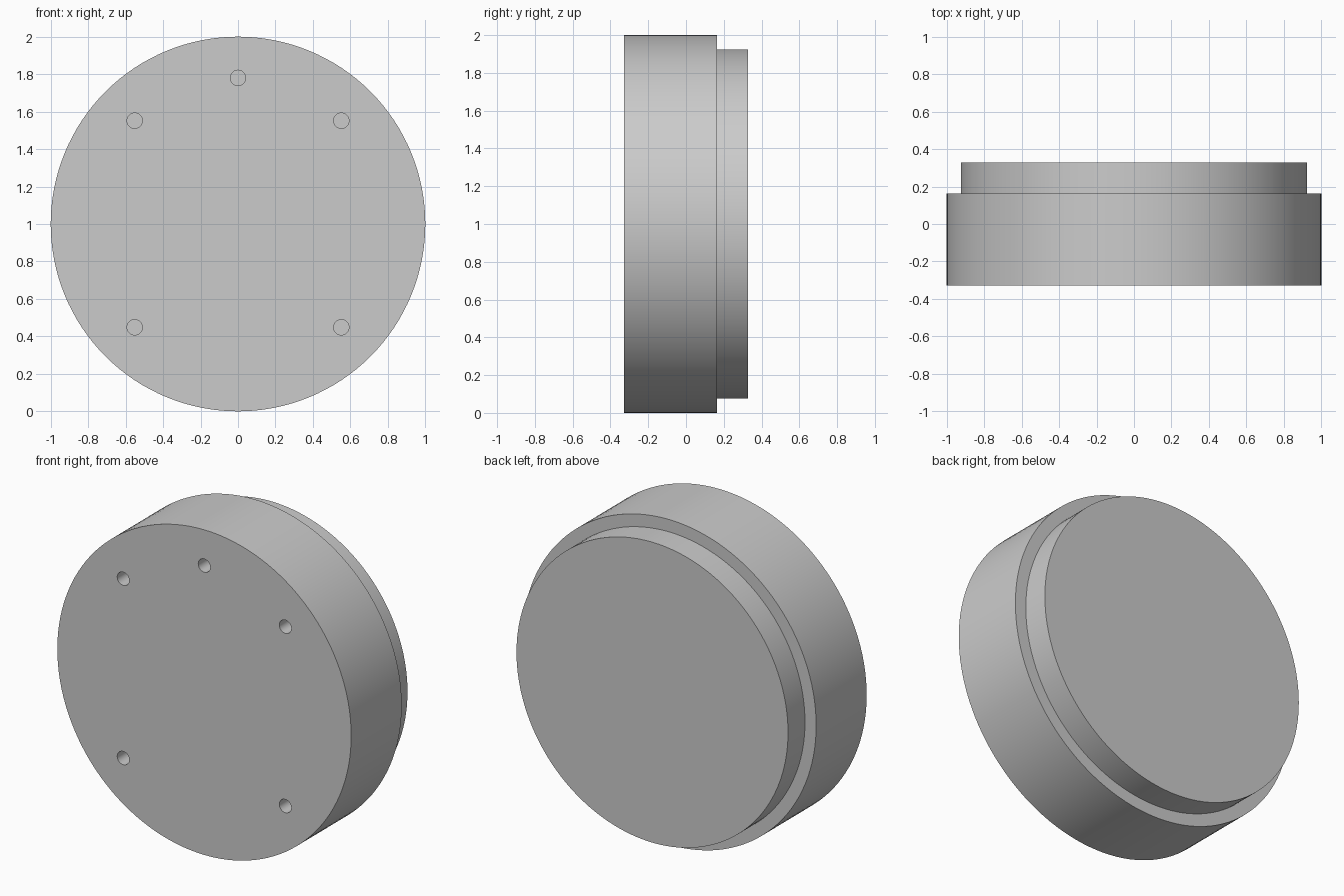
import bpy, math

if "Cube" in bpy.data.objects:
    bpy.data.objects.remove(bpy.data.objects["Cube"])

FRONT, STEP, BACK = -0.328, 0.163, 0.328


def cylinder_y(name, radius, y0, y1, x=0.0, z=1.0, sides=128):
    """Cylinder running along y from y0 to y1."""
    bpy.ops.mesh.primitive_cylinder_add(
        vertices=sides, radius=radius, depth=y1 - y0,
        location=(x, (y0 + y1) / 2, z), rotation=(math.pi / 2, 0, 0))
    obj = bpy.context.object
    obj.name = name
    return obj


def boolean(target, other, operation):
    """Apply a boolean and remove the helper."""
    mod = target.modifiers.new(operation.lower(), 'BOOLEAN')
    mod.operation, mod.object, mod.solver = operation, other, 'EXACT'
    bpy.context.view_layer.objects.active = target
    bpy.ops.object.modifier_apply(modifier=mod.name)
    bpy.data.objects.remove(other, do_unlink=True)


# Main disc with the narrower raised boss on the back
body = cylinder_y("stepped_disc", 1.0, FRONT, STEP)
boss = cylinder_y("back_boss", 0.924, STEP - 0.1, BACK)
boolean(body, boss, 'UNION')

# Five blind holes on the front: one at the top, four on the diagonals
for angle in (90, 45, 135, 225, 315):
    a = math.radians(angle)
    hole = cylinder_y("hole_cutter", 0.041, FRONT - 0.1, FRONT + 0.25,
                      0.78 * math.cos(a), 1 + 0.78 * math.sin(a), 32)
    hole.hide_render = True
    boolean(body, hole, 'DIFFERENCE')

# Smooth round walls, crisp edges
bpy.ops.object.select_all(action='DESELECT')
body.select_set(True)
bpy.context.view_layer.objects.active = body
bpy.ops.object.shade_smooth_by_angle(angle=math.radians(30))
